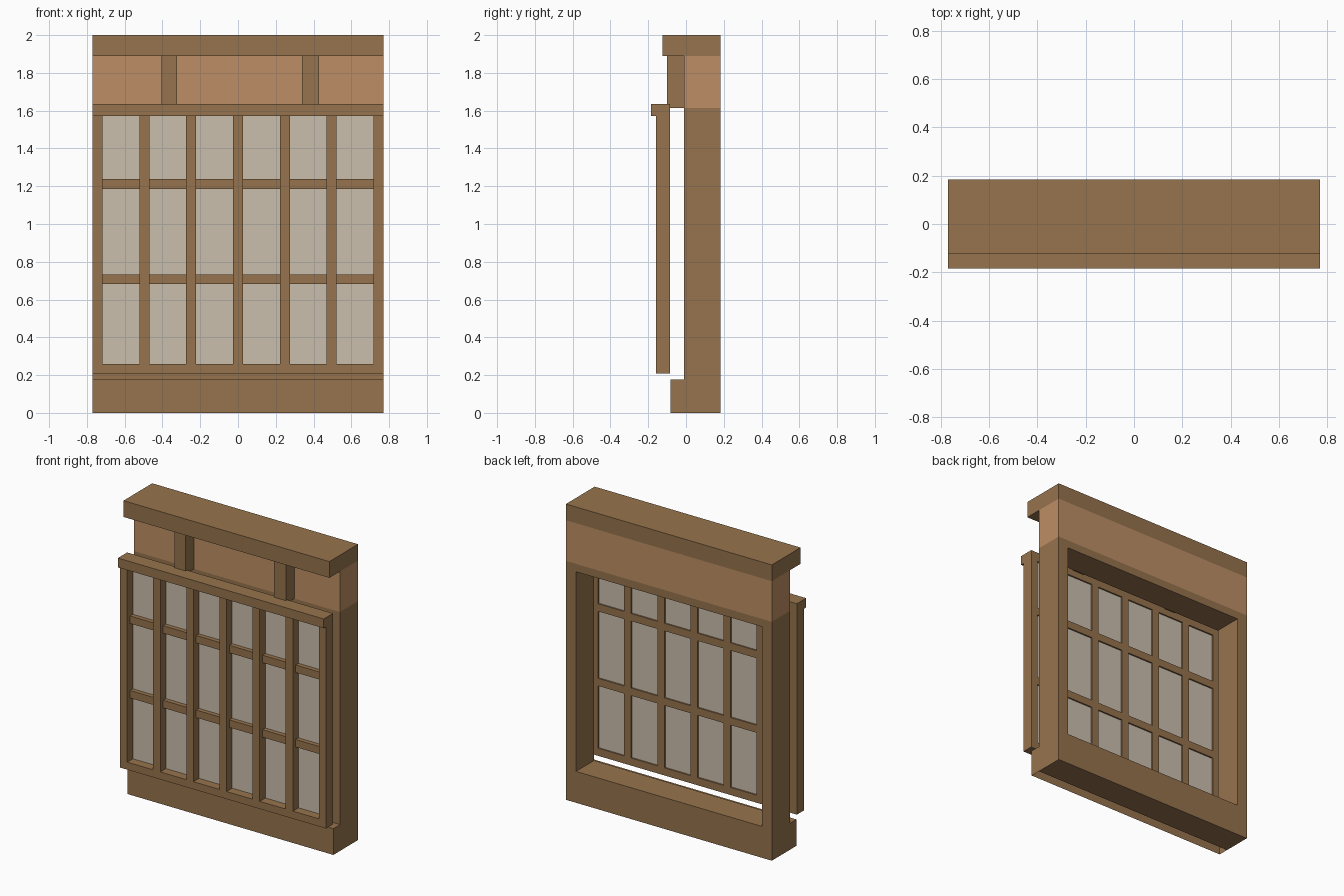
import bpy, bmesh

if "Cube" in bpy.data.objects:
    bpy.data.objects.remove(bpy.data.objects["Cube"])


def material(name, rgb):
    m = bpy.data.materials.new(name)
    m.diffuse_color = (*rgb, 1.0)
    m.use_nodes = True
    m.node_tree.nodes["Principled BSDF"].inputs["Base Color"].default_value = m.diffuse_color
    return m


WOOD = material("brown wood", (0.305, 0.172, 0.075))
PLASTER = material("tan plaster", (0.515, 0.275, 0.130))
PAPER = material("pale paper", (0.597, 0.521, 0.418))


def add_object(name, bm, mat):
    bmesh.ops.recalc_face_normals(bm, faces=bm.faces)
    me = bpy.data.meshes.new(name)
    bm.to_mesh(me)
    bm.free()
    me.materials.append(mat)
    ob = bpy.data.objects.new(name, me)
    bpy.context.collection.objects.link(ob)
    return ob


def box(name, x, y, z, mat=WOOD, open_bottom=False):
    bm = bmesh.new()
    bmesh.ops.create_cube(bm, size=1)
    for v in bm.verts:
        v.co = [r[0] + (c + 0.5) * (r[1] - r[0]) for c, r in zip(v.co, (x, y, z))]
    bmesh.ops.recalc_face_normals(bm, faces=bm.faces)
    if open_bottom:
        down = [f for f in bm.faces if f.normal.z < -0.5]
        bmesh.ops.delete(bm, geom=down, context='FACES_ONLY')
    return add_object(name, bm, mat)


def window_frame(name, outer, inner, y):
    """Rectangular ring in the xz plane, extruded along y."""
    bm = bmesh.new()
    loops = []
    for x0, x1, z0, z1 in (outer, inner):
        loops.append([bm.verts.new((px, y[0], pz)) for px, pz in
                      ((x0, z0), (x1, z0), (x1, z1), (x0, z1))])
    a, b = loops
    faces = [bm.faces.new((a[i], a[(i + 1) % 4], b[(i + 1) % 4], b[i])) for i in range(4)]
    new = bmesh.ops.extrude_face_region(bm, geom=faces, use_keep_orig=True)
    for v in new["geom"]:
        if isinstance(v, bmesh.types.BMVert):
            v.co.y = y[1]
    return add_object(name, bm, WOOD)


W = 0.77            # half width
WALL = (-0.01, 0.183)
FULL = (-W, W)

# Wall with window opening, plaster band and top beam
window_frame("wall_frame", (-W, W, 0, 1.615), (-0.695, 0.695, 0.212, 1.562), WALL)
box("plaster_band", FULL, WALL, (1.615, 1.89), PLASTER)
box("top_beam", FULL, (-0.124, 0.183), (1.89, 2.0))

# Ledge at the foot of the wall, open underneath
box("base_ledge", FULL, (-0.081, -0.01), (0, 0.178), open_bottom=True)

# Brackets between the beam and the rail
for name, x in (("left_bracket", (-0.406, -0.322)), ("right_bracket", (0.34, 0.428))):
    box(name, x, (-0.10, -0.01), (1.615, 1.89))

# Sliding screen: rails, uprights, recessed crossbars and paper panes
BACK = -0.085
Z0, Z1 = 0.26, 1.572
box("screen_top_rail", FULL, (-0.184, BACK), (Z1, 1.635))
box("screen_bottom_rail", FULL, (-0.16, BACK), (0.209, Z0))

BAR = 0.053
PITCH = (2 * W - BAR) / 6
for i in range(7):
    x = -W + i * PITCH
    box(f"screen_upright_{i + 1}", (x, x + BAR), (-0.16, BACK), (Z0, Z1))
    if i == 6:
        break
    gap = (x + BAR, x + PITCH)
    for j, z in enumerate((0.682, 1.186)):
        box(f"crossbar_{i + 1}_{j + 1}", gap, (-0.13, BACK), (z, z + 0.051))
    box(f"paper_pane_{i + 1}", gap, (-0.10, -0.095), (Z0, Z1), PAPER)
